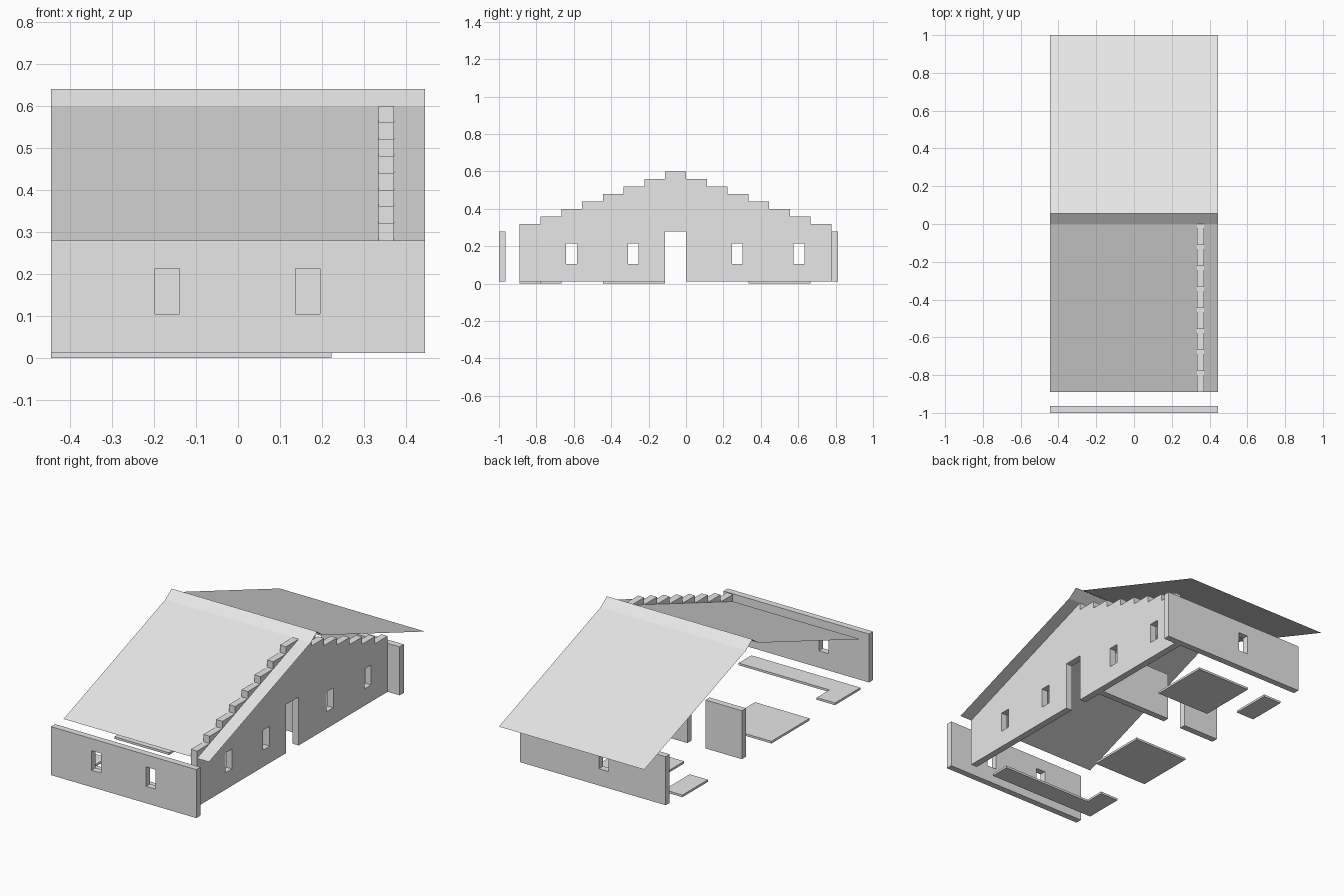
import bpy
import bmesh
from mathutils import Matrix

if "Cube" in bpy.data.objects:
    bpy.data.objects.remove(bpy.data.objects["Cube"])

U = 1 / 9          # plan module
T = 0.036          # wall thickness
FLOOR = 0.012      # floor slab thickness
EAVE = 0.28        # wall height
HALF = 0.445       # half width of the house
SILL, HEAD = 0.105, 0.213

plaster = bpy.data.materials.new("light grey")
plaster.diffuse_color = (0.8, 0.8, 0.8, 1)
plaster.use_nodes = True
plaster.node_tree.nodes["Principled BSDF"].inputs["Base Color"].default_value = plaster.diffuse_color


def add_mesh(name, mesh):
    mesh.materials.clear()
    mesh.materials.append(plaster)
    ob = bpy.data.objects.new(name, mesh)
    bpy.context.scene.collection.objects.link(ob)
    return ob


def rect(a0, a1, b0, b1):
    return [(a0, b0), (a1, b0), (a1, b1), (a0, b1)]


def plate(name, loops, thickness, matrix):
    """Flat outline with holes, extruded upward from its local plane."""
    curve = bpy.data.curves.new(name + "_outline", 'CURVE')
    curve.dimensions = '2D'
    curve.fill_mode = 'BOTH'
    curve.extrude = thickness / 2
    for pts in loops:
        spline = curve.splines.new('POLY')
        spline.points.add(len(pts) - 1)
        for p, (a, b) in zip(spline.points, pts):
            p.co = (a, b, 0, 1)
        spline.use_cyclic_u = True
    tmp = bpy.data.objects.new(name + "_tmp", curve)
    bpy.context.scene.collection.objects.link(tmp)
    dg = bpy.context.evaluated_depsgraph_get()
    mesh = bpy.data.meshes.new_from_object(tmp.evaluated_get(dg))
    bpy.data.objects.remove(tmp)
    mesh.transform(matrix @ Matrix.Translation((0, 0, thickness / 2)))
    bm = bmesh.new()
    bm.from_mesh(mesh)
    bmesh.ops.remove_doubles(bm, verts=bm.verts, dist=1e-5)
    bmesh.ops.recalc_face_normals(bm, faces=bm.faces)
    for f in bm.faces:
        f.smooth = False
    bm.to_mesh(mesh)
    bm.free()
    return add_mesh(name, mesh)


def cross_wall(name, x0, x1, y_back, windows=()):
    """Wall running along x, its rear face at y_back."""
    m = Matrix(((1, 0, 0, 0), (0, 0, -1, y_back), (0, 1, 0, 0), (0, 0, 0, 1)))
    holes = [rect(c - 0.029, c + 0.029, SILL, HEAD) for c in windows]
    plate(name, [rect(x0, x1, FLOOR, EAVE)] + holes, T, m)


# Front, back and partition walls
cross_wall("front_wall", -HALF, HALF, -1 + T, (-0.168, 0.166))
cross_wall("back_wall", -HALF, HALF, 7 * U + T, (-0.066,))
cross_wall("partition_long", -U, 3 * U, U + T)
cross_wall("partition_short", -HALF, -2 * U, U + T)

# Stepped gable wall: one step per module, with a doorway notched in its base
outline = []
for i in range(-8, 7):
    top = 0.6 - 0.04 * abs(i + 1)
    outline += [(i * U, top), ((i + 1) * U, top)]
outline += [(7 * U, FLOOR), (0, FLOOR), (0, EAVE), (-U, EAVE), (-U, FLOOR), (-8 * U, FLOOR)]
windows = [rect(c - 0.029, c + 0.029, SILL, HEAD + 0.002)
           for c in (-0.612, -0.282, 0.274, 0.605)]
side = Matrix(((0, 0, 1, 3 * U), (1, 0, 0, 0), (0, 1, 0, 0), (0, 0, 0, 1)))
plate("gable_wall", [outline] + windows, 0.038, side)

# Floor slabs
flat = Matrix.Identity(4)
l_shape = [(-HALF, -8 * U), (2 * U, -8 * U), (2 * U, -7 * U),
           (-3 * U, -7 * U), (-3 * U, -6 * U), (-HALF, -6 * U)]
slabs = {
    "floor_front": l_shape,
    "floor_middle": rect(-HALF, -U, -4 * U, -U),
    "floor_rear": rect(-2 * U, U, 3 * U, 6 * U),
    "floor_corner": rect(-HALF, -3 * U, 4 * U, 6 * U),
}
for name, loop in slabs.items():
    plate(name, [loop], FLOOR, flat)

# Thin roof sheet with a raised ridge cap
profile = [(-8 * U, EAVE), (0, 0.6), (U / 2, 0.64), (U, 0.6), (1, EAVE)]
bm = bmesh.new()
rows = [[bm.verts.new((x, y, z)) for x in (-HALF, HALF)] for y, z in profile]
for a, b in zip(rows, rows[1:]):
    bm.faces.new((a[0], a[1], b[1], b[0]))
mesh = bpy.data.meshes.new("roof")
bm.to_mesh(mesh)
bm.free()
add_mesh("roof", mesh)
